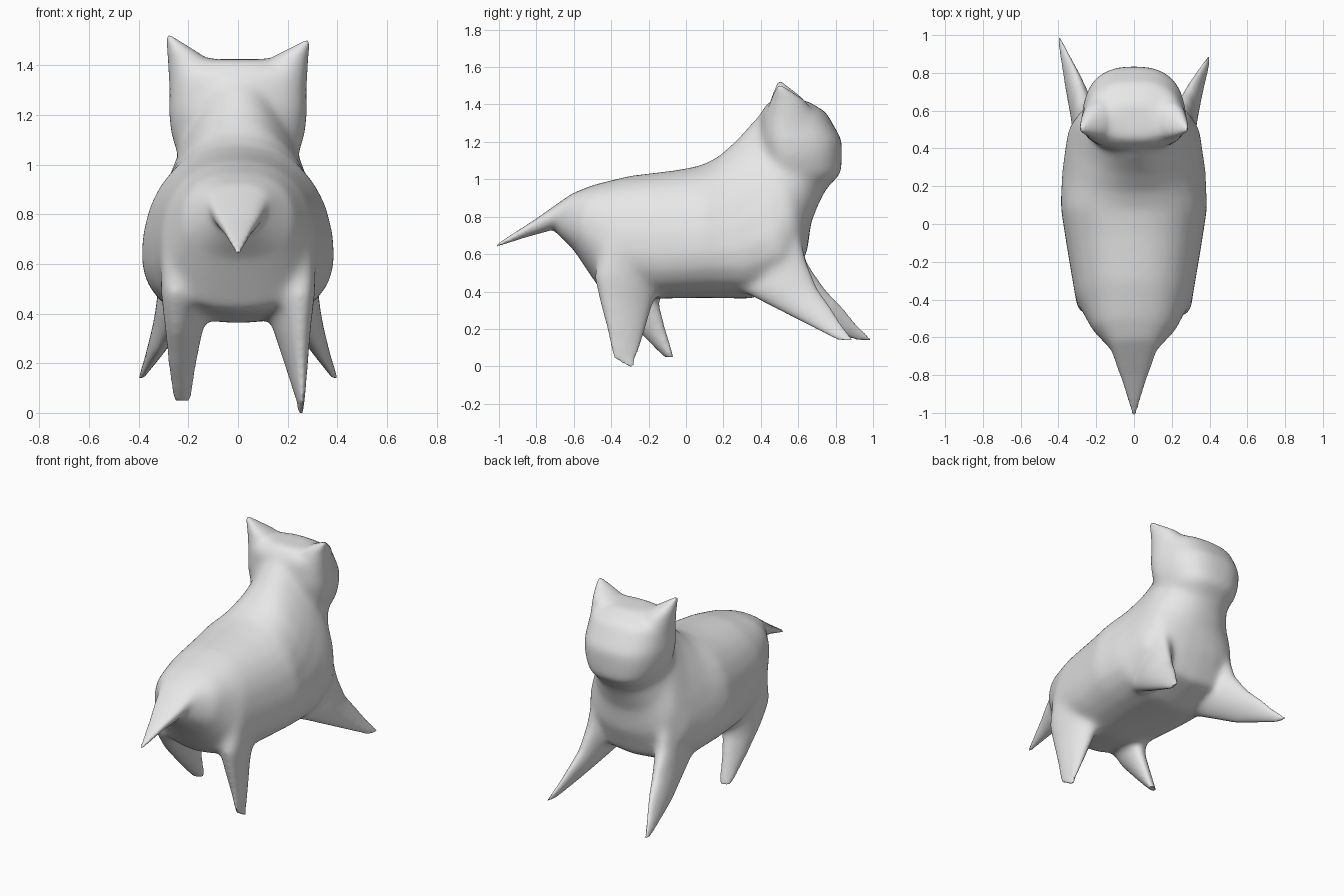
import bpy, bmesh, math
from mathutils import Vector

cube = bpy.data.objects.get("Cube")
if cube:
    bpy.data.objects.remove(cube)

grey = bpy.data.materials.new("plain grey")
grey.use_nodes = True
grey.diffuse_color = (0.8, 0.8, 0.8, 1)
grey.node_tree.nodes["Principled BSDF"].inputs["Base Color"].default_value = (0.8, 0.8, 0.8, 1)


def loft(name, rings, power, sides=24):
    """Skin rings, each given as centre, two half-axes and how much the far end narrows."""
    bm = bmesh.new()
    loops = []
    for centre, a, b, narrow in rings:
        loop = []
        for i in range(sides):
            t = math.tau * i / sides
            c, s = math.cos(t), math.sin(t)
            u = math.copysign(abs(c) ** power, c)
            v = math.copysign(abs(s) ** power, s)
            loop.append(bm.verts.new(centre + a * u * (1 - narrow * v) + b * v))
        loops.append(loop)
    for p, q in zip(loops, loops[1:]):
        for i in range(sides):
            j = (i + 1) % sides
            bm.faces.new((p[i], p[j], q[j], q[i]))
    bm.faces.new(loops[0])
    bm.faces.new(loops[-1])
    bmesh.ops.recalc_face_normals(bm, faces=bm.faces)
    mesh = bpy.data.meshes.new(name)
    bm.to_mesh(mesh)
    bm.free()
    mesh.materials.append(grey)
    obj = bpy.data.objects.new(name, mesh)
    bpy.context.collection.objects.link(obj)
    return obj


def stack(name, side, levels, power, skew=0, narrow=0):
    """Stack of level rings: height, inner x, outer x, rear y, front y."""
    rings = []
    for z, x0, x1, y0, y1 in levels:
        half = (x1 - x0) / 2
        rings.append((Vector((side * (x0 + x1) / 2, (y0 + y1) / 2, z)),
                      Vector((half * (1 - abs(skew) * 0.6), 0, 0)),
                      Vector((side * skew * half, (y1 - y0) / 2, 0)), narrow))
    return loft(name, rings, power)


# Tail, trunk and neck: top y, top z, bottom y, bottom z, half width, narrowing
spine = [
    (-1.01, .654, -1.01, .64, .008, 0),
    (-.80, .79, -.855, .69, .062, -.3),
    (-.61, .925, -.71, .73, .125, -.2),
    (-.50, .97, -.60, .62, .225, 0),
    (-.30, 1.02, -.46, .41, .31, .08),
    (-.05, 1.05, -.17, .36, .355, .1),
    (.08, 1.075, .10, .365, .385, .14),
    (.17, 1.12, .35, .36, .365, .24),
    (.27, 1.21, .58, .44, .325, .36),
    (.34, 1.29, .65, .62, .275, .4),
    (.39, 1.34, .67, .77, .235, .25),
    (.45, 1.39, .72, .89, .225, 0),
    (.55, 1.40, .80, 1.03, .2, 0),
]
rings = []
for ty, tz, by, bz, w, narrow in spine:
    top, low = Vector((0, ty, tz)), Vector((0, by, bz))
    rings.append(((top + low) / 2, Vector((w, 0, 0)), (top - low) / 2, narrow))
parts = [loft("body", rings, 0.85)]

# Broad head, tapering to the face
parts.append(stack("head", 1, [
    (.90, -.15, .15, .45, .70),
    (1.03, -.235, .235, .42, .83),
    (1.12, -.265, .265, .41, .835),
    (1.21, -.275, .275, .39, .835),
    (1.36, -.265, .265, .40, .75),
    (1.425, -.14, .14, .45, .64),
], 0.75, narrow=.14))

# Pointed ears drawn out of the upper corners of the head
for name, side, tip in (("left_ear", 1, 1.50), ("right_ear", -1, 1.52)):
    parts.append(stack(name, side, [
        (1.20, .02, .275, .43, .69),
        (1.34, .02, .28, .42, .70),
        (1.42, .11, .283, .45, .64),
        (tip, .27, .288, .49, .515),
    ], 0.95, narrow=.1))

# Hind legs, one set back and one stepping forward
parts.append(stack("left_hind_leg", 1, [
    (.66, .10, .33, -.45, -.10),
    (.48, .07, .33, -.495, -.10),
    (.34, .125, .308, -.465, -.17),
    (.18, .185, .288, -.42, -.22),
    (.045, .235, .27, -.385, -.27),
    (.0, .241, .264, -.305, -.28),
], 1.0, skew=-.4))
parts.append(stack("right_hind_leg", -1, [
    (.66, .10, .33, -.45, -.10),
    (.48, .07, .33, -.485, -.10),
    (.34, .125, .31, -.40, -.14),
    (.19, .16, .29, -.26, -.105),
    (.05, .188, .262, -.115, -.068),
], 1.0, skew=-.4))

# Thin fore legs reaching forward and outward
for name, side, reach in (("left_fore_leg", 1, 0), ("right_fore_leg", -1, .10)):
    parts.append(stack(name, side, [
        (.68, .10, .32, .36, .62),
        (.56, .11, .335, .30, .65),
        (.42, .16, .348, .25, .71 + reach * .4),
        (.34, .215, .36, .40, .77 + reach * .6),
        (.24, .29, .38, .60, .83 + reach * .8),
        (.14, .375, .405, .80 + reach, .90 + reach),
    ], 1.15, skew=.35))

# Fuse the parts into one skin
bpy.ops.object.select_all(action='DESELECT')
for part in parts:
    part.select_set(True)
bpy.context.view_layer.objects.active = parts[0]
bpy.ops.object.join()
animal = parts[0]
animal.name = "animal_body"
fuse = animal.modifiers.new("fuse", 'REMESH')
fuse.mode = 'VOXEL'
fuse.voxel_size = 0.01
bpy.ops.object.modifier_apply(modifier=fuse.name)

# Soften the joins, fading out towards the feet, ear tips and tail tip
bm = bmesh.new()
bm.from_mesh(animal.data)
passes = 48
for step in range(passes):
    fade = step / passes
    soft = [v for v in bm.verts
            if v.co.z > 0.1 + 0.26 * fade and v.co.y > -0.75 + 0.25 * fade
            and not (v.co.z > 1.45 - 0.1 * fade and abs(v.co.x) > 0.13)]
    bmesh.ops.smooth_vert(bm, verts=soft, factor=0.5,
                          use_axis_x=True, use_axis_y=True, use_axis_z=True)
bmesh.ops.smooth_vert(bm, verts=bm.verts, factor=0.5,
                      use_axis_x=True, use_axis_y=True, use_axis_z=True)
low = min(v.co.z for v in bm.verts)
bmesh.ops.translate(bm, verts=bm.verts, vec=(0, 0, -low))
bm.to_mesh(animal.data)
bm.free()
bpy.ops.object.shade_smooth_by_angle(angle=math.radians(50))
